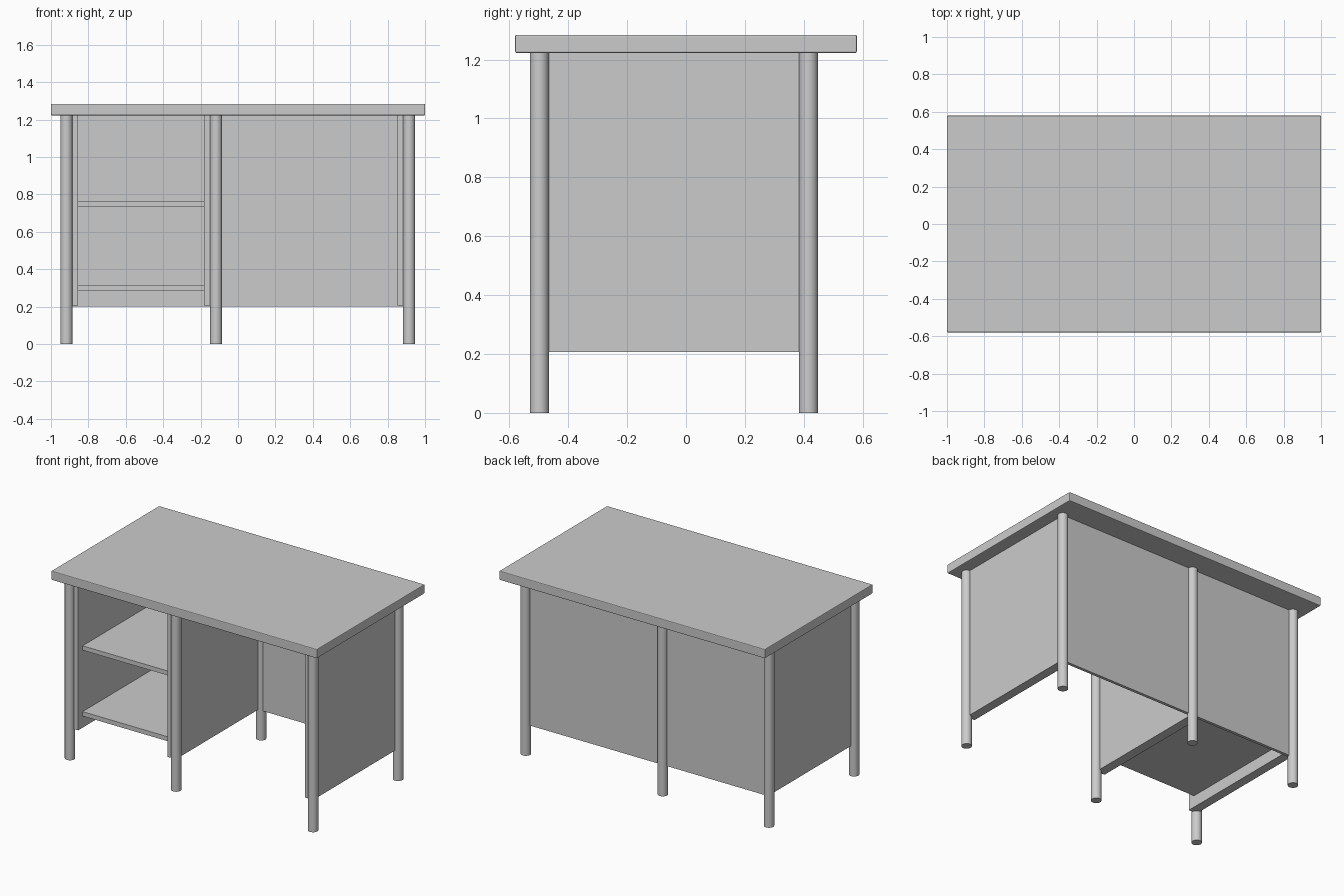
import bpy

if "Cube" in bpy.data.objects:
    bpy.data.objects.remove(bpy.data.objects["Cube"])

LEG_R = 0.032
TOP_Z0, TOP_Z1 = 1.222, 1.284
LEG_X = (-0.917, -0.117, 0.915)
FRONT_Y, BACK_Y = -0.498, 0.416


def box(name, x, y, z, bevel=0.0):
    """Box from (min, max) ranges, with an optional small edge bevel."""
    bpy.ops.mesh.primitive_cube_add(
        size=1, location=[(a + b) / 2 for a, b in (x, y, z)])
    ob = bpy.context.object
    ob.name = name
    ob.scale = [b - a for a, b in (x, y, z)]
    bpy.ops.object.transform_apply(location=False, rotation=False, scale=True)
    if bevel:
        mod = ob.modifiers.new("edge_bevel", 'BEVEL')
        mod.width = bevel
        mod.segments = 2
    return ob


def leg(name, x, y):
    bpy.ops.mesh.primitive_cylinder_add(
        vertices=32, radius=LEG_R, depth=TOP_Z0, location=(x, y, TOP_Z0 / 2))
    bpy.context.object.name = name
    bpy.ops.object.shade_smooth_by_angle()


# Desk top
box("desk_top", (-1, 1), (-0.58, 0.58), (TOP_Z0, TOP_Z1), bevel=0.005)

# Six round legs
for side, x in zip(("left", "middle", "right"), LEG_X):
    leg(f"front_leg_{side}", x, FRONT_Y)
    leg(f"back_leg_{side}", x, BACK_Y)

# Upright panels running between the front and back legs
for side, x in {"left": (-0.917, -0.855),
                "middle": (-0.183, -0.119),
                "right": (0.853, 0.915)}.items():
    box(f"side_panel_{side}", x, (FRONT_Y, 0.397), (0.206, TOP_Z0))

# Thin back panel
box("back_panel", (LEG_X[0], LEG_X[2]), (0.397, 0.417), (0.2, TOP_Z0))

# Open shelves in the left bay
for name, z in (("lower_shelf", 0.285), ("upper_shelf", 0.733)):
    box(name, (-0.855, -0.183), (-0.45, 0.397), (z, z + 0.03))
